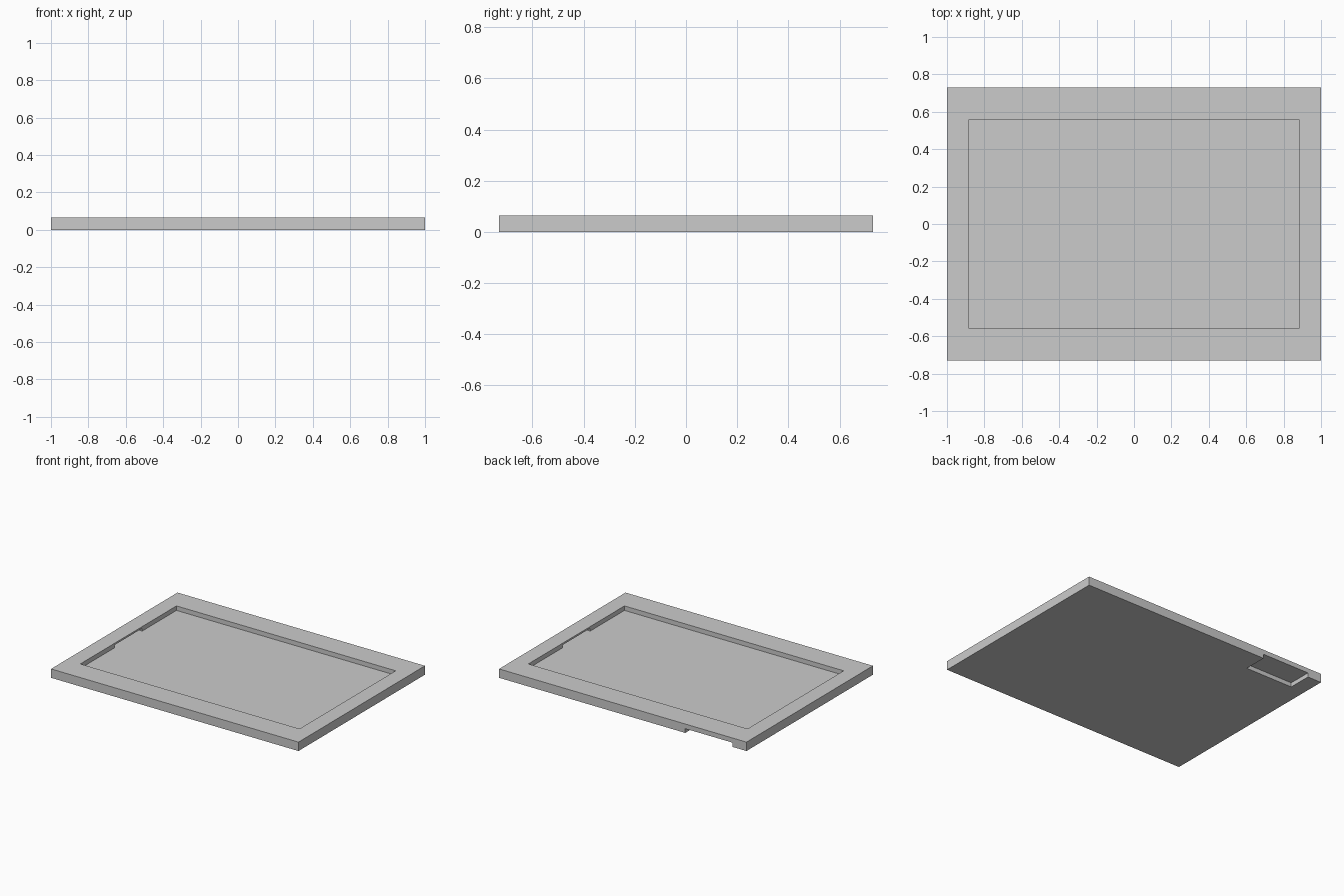
import bpy
import bmesh

if "Cube" in bpy.data.objects:
    bpy.data.objects.remove(bpy.data.objects["Cube"])

W, D, H = 2.0, 1.46, 0.065      # outer size
RX, RY, FLOOR = 0.886, 0.555, 0.032  # recess half sizes and floor height


def box(name, lo, hi):
    bm = bmesh.new()
    bmesh.ops.create_cube(bm, size=1)
    for v in bm.verts:
        v.co = [(a + b) / 2 + c * (b - a) for a, b, c in zip(lo, hi, v.co)]
    mesh = bpy.data.meshes.new(name)
    bm.to_mesh(mesh)
    bm.free()
    obj = bpy.data.objects.new(name, mesh)
    bpy.context.collection.objects.link(obj)
    return obj


def cut(target, name, lo, hi):
    cutter = box(name, lo, hi)
    cutter.hide_render = True
    cutter.hide_set(True)
    mod = target.modifiers.new(name, 'BOOLEAN')
    mod.operation = 'DIFFERENCE'
    mod.solver = 'EXACT'
    mod.object = cutter
    bpy.context.view_layer.update()
    mesh = bpy.data.meshes.new_from_object(
        target.evaluated_get(bpy.context.evaluated_depsgraph_get()))
    target.modifiers.clear()
    target.data = mesh
    bpy.data.objects.remove(cutter)


# Flat rectangular tray
tray = box("tray", (-W / 2, -D / 2, 0), (W / 2, D / 2, H))

# Wide shallow recess in the top
cut(tray, "recess_cutter", (-RX, -RY, FLOOR), (RX, RY, H + 0.1))

# Small undercut pockets in the left and right recess walls
for side in (-1, 1):
    xs = sorted((side * (RX - 0.1), side * (RX + 0.04)))
    cut(tray, "pocket_cutter", (xs[0], -0.16, FLOOR), (xs[1], 0.16, 0.052))

# Notch under the back rim, near the left corner
cut(tray, "notch_cutter", (-0.888, RY + 0.003, -0.1), (-0.505, D / 2 + 0.1, 0.031))
